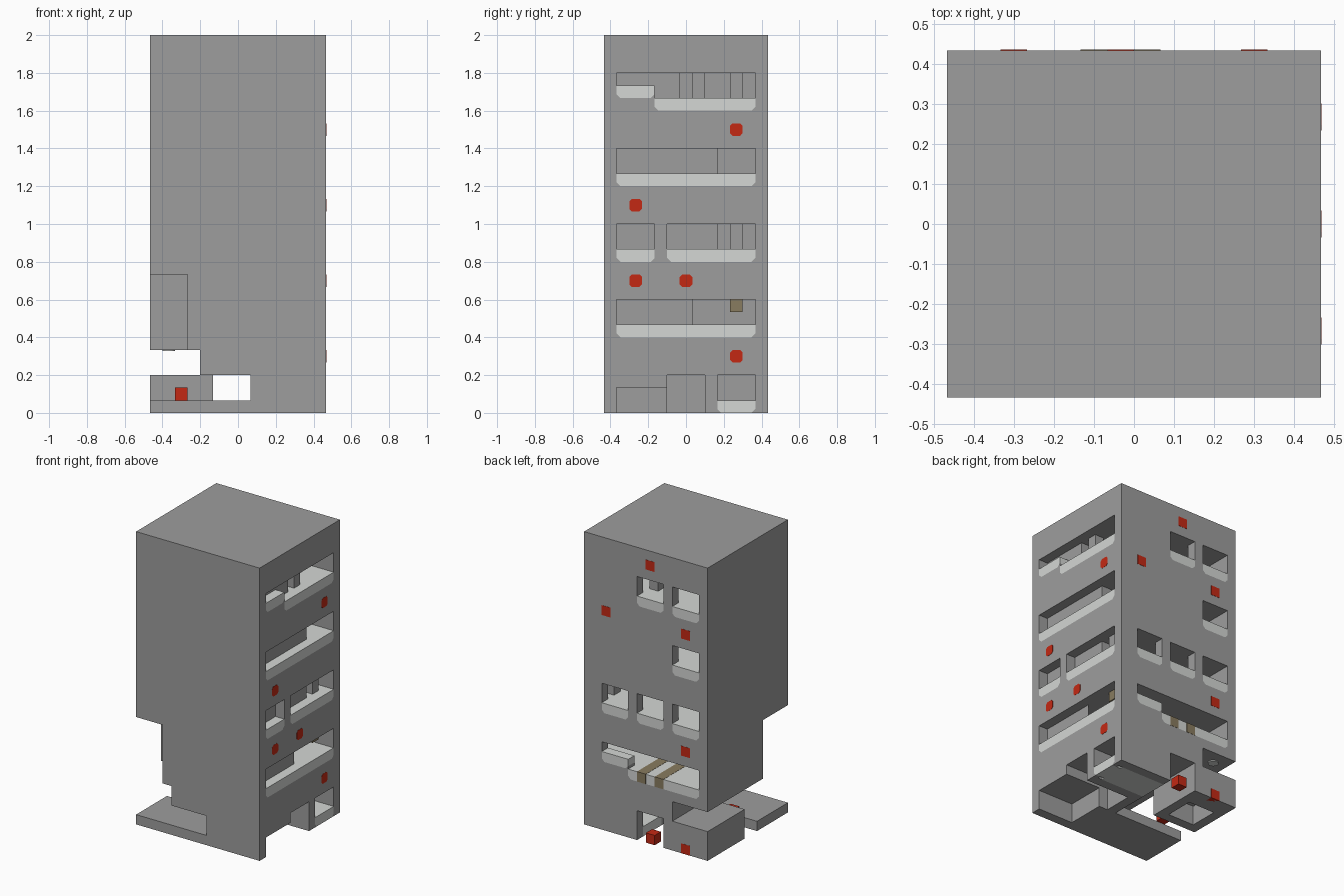
import bpy, bmesh
from mathutils import Vector

cube = bpy.data.objects.get("Cube")
if cube:
    bpy.data.objects.remove(cube, do_unlink=True)

U = 1 / 15          # one building module
EX, EY = 7, 6.5     # half width and half depth in modules


def material(name, rgb):
    m = bpy.data.materials.new(name)
    m.use_nodes = True
    m.diffuse_color = (*rgb, 1)
    m.node_tree.nodes["Principled BSDF"].inputs["Base Color"].default_value = (*rgb, 1)
    return m


GREY = material("concrete grey", (0.34, 0.34, 0.34))
LIGHT = material("pale grey", (0.66, 0.68, 0.66))
RED = material("red", (0.55, 0.022, 0.007))
BROWN = material("brown", (0.25, 0.2, 0.115))


def prism(name, mat, face, h, z, d, low=0, top=0):
    """Profile across a facade (h by z, cut corners) pushed through depth d."""
    (a, b), (z0, z1), (d0, d1) = h, z, d
    pts = []
    for x, y, sx, sy, c in ((a, z0, 1, 1, low), (b, z0, -1, 1, low),
                            (b, z1, -1, -1, top), (a, z1, 1, -1, top)):
        if not c:
            pts.append((x, y))
            continue
        pair = [(x, y + sy * c), (x + sx * c, y)]
        pts += pair if sx == sy else pair[::-1]
    bm = bmesh.new()
    place = (lambda p: (d0, p[0], p[1])) if face == "x" else (lambda p: (p[0], d0, p[1]))
    f = bm.faces.new([bm.verts.new(Vector(place(p)) * U) for p in pts])
    out = bmesh.ops.extrude_face_region(bm, geom=[f])
    move = Vector((d1 - d0, 0, 0) if face == "x" else (0, d1 - d0, 0)) * U
    bmesh.ops.translate(bm, verts=[v for v in out["geom"] if isinstance(v, bmesh.types.BMVert)], vec=move)
    bmesh.ops.recalc_face_normals(bm, faces=bm.faces)
    me = bpy.data.meshes.new(name)
    bm.to_mesh(me)
    bm.free()
    me.materials.append(mat)
    ob = bpy.data.objects.new(name, me)
    bpy.context.collection.objects.link(ob)
    return ob


def box(name, mat, x, y, z):
    return prism(name, mat, "x", y, z, x)


body = box("tower_body", GREY, (-EX, EX), (-EY, EY), (0, 30))
cutters = []


def cut(x, y, z):
    cutters.append(box("cutter", GREY, x, y, z))


def window(face, h, z, height=3):
    """Facade opening with a pale sill whose lower corners are cut off."""
    edge = EX if face == "x" else EY
    cutters.append(prism("cutter", GREY, face, h, (z, z + height), (edge - 1, edge + 1), low=0.3))
    prism("window_sill", LIGHT, face, h, (z, z + 1), (edge - 1, edge), low=0.3)


def room(x, y, z):
    """Hollow behind the facade with a thin pale floor."""
    cut(x, y, (z + 0.9, z + 3))
    box("room_floor", LIGHT, x, y, (z + 0.9, z + 1))


def pillar(x, y, z):
    box("pillar", GREY, (x, x + 1), (y, y + 1), (z + 1, z + 3))


# Stepped underside, passage and raised ground slab
cut((-8, -4), (-8, -2.5), (4, 11))
cut((-8, -3), (-8, 8), (3, 5))
cut((-8, -2), (-8, 0.5), (1, 3))
cut((-2, 1), (-8, 8), (1, 3))
cut((-2, 1), (-1.5, 8), (-1, 3))
cut((-8, -2), (-1.5, 0.5), (-1, 2))
cut((-6, -3), (1.5, 4.5), (-1, 2))

# Ground openings on the side
cut((3, 8), (-5.5, -1.5), (-1, 2))
cut((2, 8), (-1.5, 1.5), (-1, 3))
cut((0.5, 6.5), (2.5, 5.5), (-1, 3))
window("x", (2.5, 5.5), 0)
box("ground_room_floor", LIGHT, (1, 6), (2.5, 5.5), (0, 1))

LEFT_BAY, MID_BAY, RIGHT_BAY = (2, 5), (-2, 1), (-6, -3)

# First storey: wide openings with raised end sill
window("x", (-5.5, 5.5), 6)
window("y", (-6, 2), 6)
window("y", (2, 5), 7, 2)
room((1, 6), (-2.5, 0.5), 6)
room((-6, 6), (0.5, 5.5), 6)
for x in (-2, 0):
    box("floor_beam", BROWN, (x, x + 1), (0.5, EY + 0.02), (6, 7.02))
box("ceiling_block", BROWN, (5, 6), (3.5, 4.5), (8, 9))

# Second storey
window("x", (-5.5, -2.5), 12)
window("x", (-1.5, 5.5), 12)
for bay in (LEFT_BAY, MID_BAY, RIGHT_BAY):
    window("y", bay, 12)
room((-6, 6), (1.5, 5.5), 12)
for y in (1.5, 3.5):
    pillar(5, y, 12)
for x in (-1, 3):
    pillar(x, 2.5, 12)

# Third storey
window("x", (-5.5, 5.5), 18)
window("y", RIGHT_BAY, 18)
room((-6, 6), (2.5, 5.5), 18)

# Fourth storey: stepped balcony
window("x", (-5.5, -2.5), 25, 2)
window("x", (-2.5, 5.5), 24)
for bay in (MID_BAY, RIGHT_BAY):
    window("y", bay, 24)
room((-6, 6), (1.5, 5.5), 24)
room((3, 6), (-1.5, 1.5), 24)
for y in (-1.5, 0.5):
    pillar(5, y, 24)
pillar(0, 3.5, 24)

# Red blocks set flush in the side and back walls
for y, z in ((4, 22), (-4, 16), (-4, 10), (0, 10), (4, 4)):
    prism("side_marker", RED, "x", (y - 0.5, y + 0.5), (z, z + 1), (EX - 0.9, EX + 0.02), 0.2, 0.2)
for x, z in ((-1, 28), (4, 22), (-5, 22), (-5, 10), (-5, 0)):
    prism("back_marker", RED, "y", (x, x + 1), (z, z + 1), (EY - 1, EY + 0.02))
box("passage_block", RED, (-1, 0), (5.5, 6.5), (0, 1))
box("terrace_block", RED, (-5, -4), (-1.5, -0.5), (1, 2))

# Round lamp under the overhang
bpy.ops.mesh.primitive_cylinder_add(vertices=24, radius=0.5 * U, depth=0.1 * U,
                                    location=(-5.5 * U, 5 * U, 4.95 * U))
lamp = bpy.context.object
lamp.name = "overhang_lamp"
lamp.data.materials.append(LIGHT)

# Carve the body, then drop the cutters
for c in cutters:
    mod = body.modifiers.new("carve", "BOOLEAN")
    mod.operation = "DIFFERENCE"
    mod.solver = "EXACT"
    mod.object = c
bpy.context.view_layer.update()
carved = bpy.data.meshes.new_from_object(body.evaluated_get(bpy.context.evaluated_depsgraph_get()))
body.modifiers.clear()
body.data = carved
for c in cutters:
    bpy.data.objects.remove(c, do_unlink=True)
carved.materials.clear()
carved.materials.append(GREY)
for p in carved.polygons:
    p.material_index = 0
